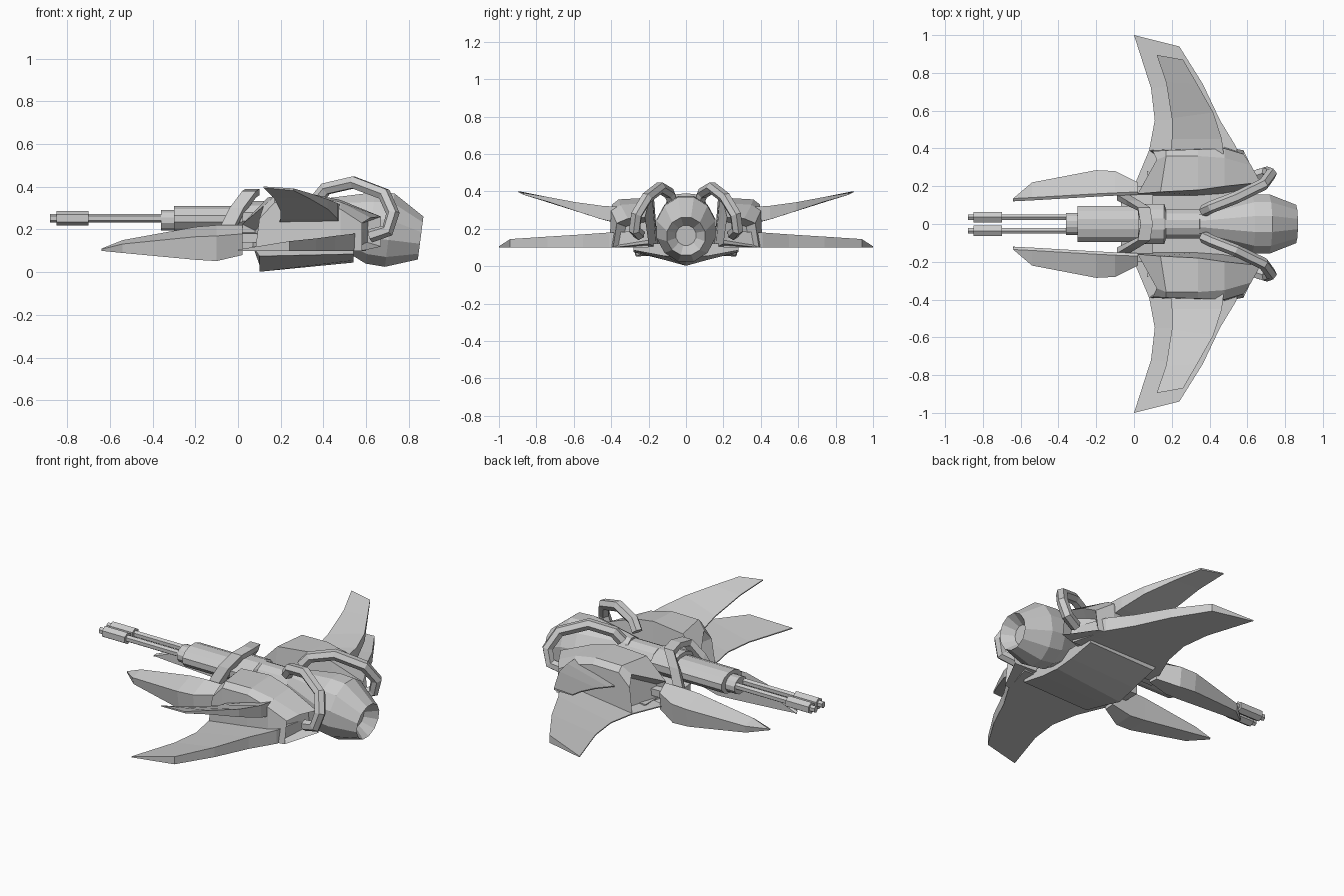
import bpy, bmesh, math

if "Cube" in bpy.data.objects:
    bpy.data.objects.remove(bpy.data.objects["Cube"])

grey = bpy.data.materials.new("hull_grey")
grey.use_nodes = True
grey.diffuse_color = (0.6, 0.6, 0.6, 1)
grey.node_tree.nodes["Principled BSDF"].inputs["Base Color"].default_value = (0.6, 0.6, 0.6, 1)


def loft(name, rings, mirror=True, recess=None):
    """Skin rings of points; recess = (rim, depth) sinks both end caps."""
    bm = bmesh.new()
    rows = [[bm.verts.new(p) for p in ring] for ring in rings]
    n = len(rows[0])
    for a, b in zip(rows, rows[1:]):
        for i in range(n):
            j = (i + 1) % n
            bm.faces.new((a[i], a[j], b[j], b[i]))
    ends = [bm.faces.new(rows[0]), bm.faces.new(rows[-1])]
    bmesh.ops.recalc_face_normals(bm, faces=bm.faces)
    if recess:
        for face in ends:
            direction = face.normal.copy()
            bmesh.ops.inset_individual(bm, faces=[face], thickness=recess[0])
            bmesh.ops.translate(bm, verts=face.verts, vec=-direction * recess[1])
    mesh = bpy.data.meshes.new(name)
    bm.to_mesh(mesh)
    bm.free()
    mesh.materials.append(grey)
    obj = bpy.data.objects.new(name, mesh)
    bpy.context.collection.objects.link(obj)
    if mirror:
        mod = obj.modifiers.new("Mirror", "MIRROR")
        mod.use_axis = (False, True, False)
        mod.use_mirror_merge = False
    return obj


def turned(name, stations, sides, y=0, lean=0, spin=0.5):
    """Round part along x from (x, centre z, half width, half height)."""
    rings = []
    for x, z, ry, rz in stations:
        ring = []
        for k in range(sides):
            a = math.tau * (k + spin) / sides
            dz = rz * math.sin(a)
            ring.append((x + lean * dz, y + ry * math.cos(a), z + dz))
        rings.append(ring)
    return loft(name, rings, mirror=y != 0)


# Central body, with its stepped barrel housing and neck
turned("barrel_housing", [(-.36, .243, .06, .05), (-.3, .243, .06, .05),
                          (-.3, .25, .098, .063), (.02, .25, .098, .063)], 12)
turned("neck", [(.02, .26, .11, .075), (.16, .26, .11, .075),
                (.17, .26, .08, .07), (.38, .26, .08, .07)], 12)

# Twin guns
turned("gun_barrel", [(-.72, .252, .018, .02), (-.34, .252, .018, .02)], 6, y=.036)
turned("gun_muzzle", [(-.88, .252, .018, .02), (-.85, .252, .018, .02),
                      (-.85, .252, .033, .034), (-.7, .252, .033, .034)], 6, y=.036)

# Engine, leaning back, with a hollow nozzle
turned("engine", [(.34, .27, .065, .07), (.62, .207, .163, .173), (.71, .197, .163, .178),
                  (.855, .16, .105, .104), (.79, .165, .055, .055)], 12, lean=.13)

# Side pods with recessed intake and exhaust
loft("side_pod", [
    [(0, .15, .1), (.08, .39, .1), (.1, .385, .25), (.12, .34, .31), (.02, .16, .225)],
    [(.12, .15, .1), (.18, .395, .1), (.17, .39, .325), (.17, .36, .355), (.14, .17, .35)],
    [(.34, .15, .1), (.34, .405, .1), (.34, .395, .33), (.34, .36, .357), (.34, .18, .367)],
    [(.48, .16, .1), (.48, .41, .1), (.48, .4, .295), (.48, .35, .328), (.48, .2, .338)],
    [(.67, .2, .12), (.58, .39, .1), (.58, .37, .23), (.62, .31, .255), (.67, .22, .26)],
], recess=(.03, .06))


# Wings: thin leading edge, wedge-shaped towards a thick trailing edge
def wedge(lead, trail, top):
    thin = (*lead[:2], lead[2] + .006)
    return [lead, trail, (*trail[:2], top), thin]


lower = [((0, .2), (.6, .2), .19), ((.08, .39), (.54, .41), .18), ((.11, .55), (.455, .55), .17),
         ((.09, .72), (.365, .74), .158), ((0, 1), (.24, .94), .145)]
loft("lower_wing", [wedge((*a, .1), (*b, .1), h) for a, b, h in lower])
loft("upper_wing", [wedge((.19, .33, .22), (.48, .33, .225), .315),
                    wedge((.2, .45, .25), (.465, .45, .25), .323),
                    wedge((.2, .56, .285), (.42, .59, .295), .342),
                    wedge((.17, .75, .345), (.335, .74, .345), .37),
                    wedge((.12, .895, .395), (.26, .87, .382), .392)])

# Forward fins: gently sloping top, upright outer wall and flat underside
fins = [(-.64, .12, .13, .1, .11), (-.54, .125, .22, .09, .15), (-.2, .145, .285, .058, .212),
        (-.1, .15, .28, .052, .22), (.02, .155, .22, .08, .222)]
loft("front_fin", [[(x, yi, low + .005), (x, yo * .9 + yi * .1, low),
                    (x, yo, low * .3 + top * .7), (x, yi + .015, top), (x, yi, top - .01)]
                   for x, yi, yo, low, top in fins])
loft("fin_mount", [[(x, .06, .14), (x, .2, .14), (x, .2, .18), (x, .06, .2)] for x in (-.07, .1)])

# Belly keel: shallow vee deepest at the front
loft("belly", [[(x, -.28, .12), (x, .28, .12), (x + s, .28, edge), (x + s, .12, low),
                (x + s, 0, ridge), (x + s, -.12, low), (x + s, -.28, edge)]
               for x, s, edge, low, ridge in [(.07, .03, .075, .035, .002),
                                              (.54, 0, .085, .055, .045)]],
     mirror=False)

# Slanted collar arching over the barrel housing
path = [(-.06, .155, .2), (-.01, .125, .3), (.05, .088, .38), (.065, 0, .39)]
loft("collar", [[(x - .03, y, z), (x + .035, y, z), (x + .035, y * .8, z - .03),
                 (x - .03, y * .8, z - .03)] for x, y, z in path])

# Coolant pipes looping from the neck to the pod exhausts
pipe = [(.37, .07, .34), (.41, .09, .39), (.54, .14, .42), (.685, .21, .365),
        (.725, .265, .275), (.7, .275, .195), (.62, .25, .17)]
for side, sign in (("left", 1), ("right", -1)):
    curve = bpy.data.curves.new("pipe_" + side, "CURVE")
    curve.dimensions = "3D"
    curve.bevel_depth = .032
    curve.bevel_resolution = 1
    curve.use_fill_caps = True
    spline = curve.splines.new("POLY")
    spline.use_smooth = False
    spline.points.add(len(pipe) - 1)
    for point, (x, y, z) in zip(spline.points, pipe):
        point.co = (x, sign * y, z, 1)
    curve.materials.append(grey)
    bpy.context.collection.objects.link(bpy.data.objects.new("pipe_" + side, curve))
